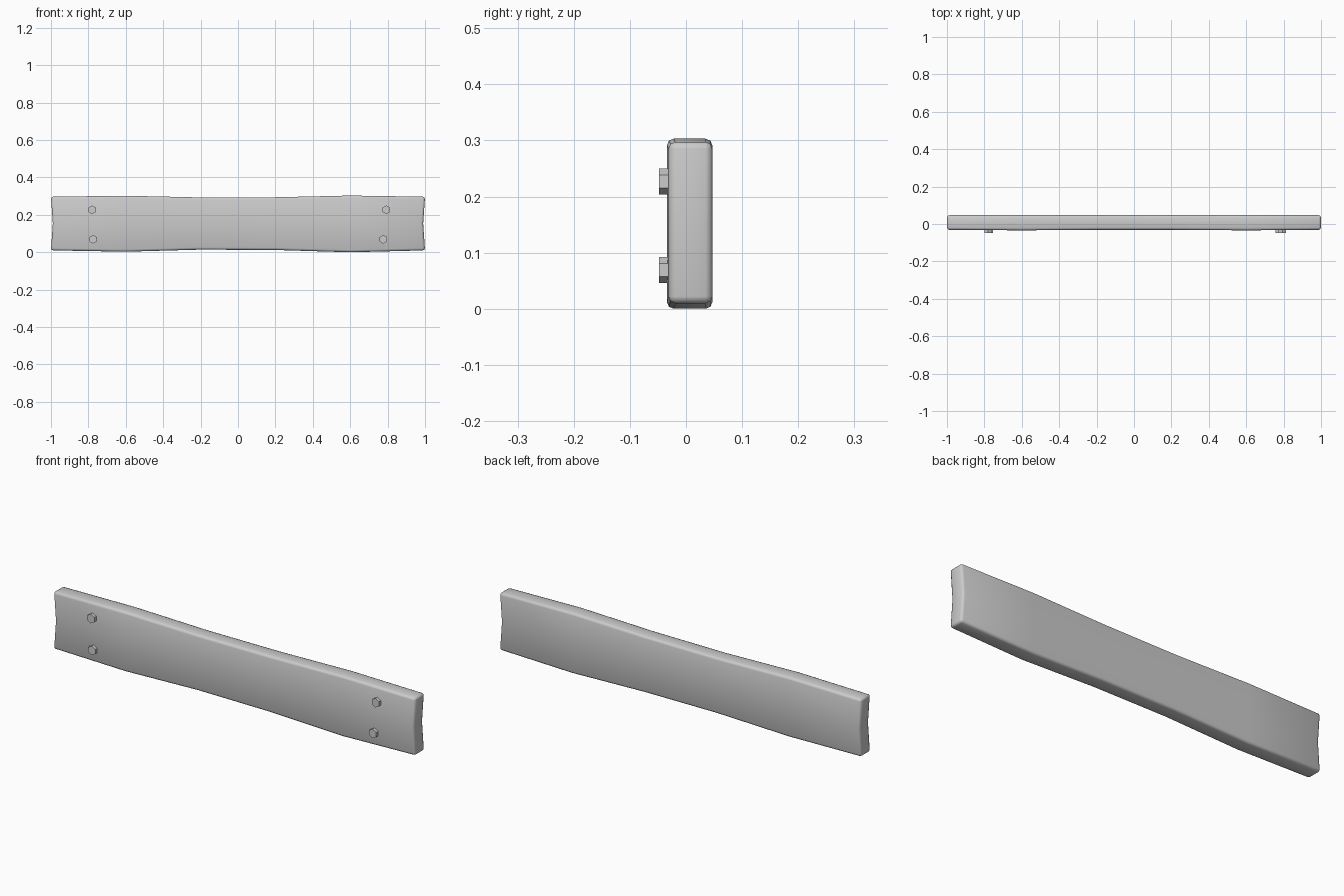
import bpy
import bmesh
from math import radians, pi
from mathutils import Matrix

if "Cube" in bpy.data.objects:
    bpy.data.objects.remove(bpy.data.objects["Cube"])

grey = bpy.data.materials.new("plain_grey")
grey.use_nodes = True
colour = (0.6, 0.6, 0.6, 1)
grey.diffuse_color = colour
grey.node_tree.nodes["Principled BSDF"].inputs["Base Color"].default_value = colour


def add_object(name, bm):
    mesh = bpy.data.meshes.new(name)
    bmesh.ops.recalc_face_normals(bm, faces=bm.faces[:])
    bm.to_mesh(mesh)
    bm.free()
    mesh.materials.append(grey)
    obj = bpy.data.objects.new(name, mesh)
    bpy.context.collection.objects.link(obj)
    return obj


# Plank: lofted rectangular sections (x, bottom, top, front), slightly uneven
FRONT, BACK = -0.031, 0.047
stations = [(-1, 0.010, 0.297, FRONT), (-0.6, 0.003, 0.302, -0.034),
            (-0.2, 0.014, 0.293, FRONT), (0.2, 0.012, 0.294, FRONT),
            (0.6, 0.0, 0.303, -0.034), (1, 0.010, 0.297, FRONT)]
bm = bmesh.new()
rings = []
for x, low, high, front in stations:
    mid = (low + high) / 2
    mid_x = x * 0.99 if abs(x) == 1 else x    # hollowed end grain
    corners = [(x, front, low), (x, BACK, low), (mid_x, BACK, mid),
               (x, BACK, high), (x, front, high), (mid_x, front, mid)]
    rings.append([bm.verts.new(c) for c in corners])
for a, b in zip(rings, rings[1:]):
    for i in range(6):
        j = (i + 1) % 6
        bm.faces.new((a[i], a[j], b[j], b[i]))
for ring in (rings[0], rings[-1]):
    bm.faces.new((ring[0], ring[1], ring[2], ring[5]))
    bm.faces.new((ring[5], ring[2], ring[3], ring[4]))
plank = add_object("plank", bm)

# Softened plank edges
bevel = plank.modifiers.new("rounded_edges", 'BEVEL')
bevel.width = 0.012
bevel.segments = 2
bevel.limit_method = 'ANGLE'
bevel.angle_limit = radians(40)
bpy.context.view_layer.objects.active = plank
plank.select_set(True)
bpy.ops.object.modifier_apply(modifier="rounded_edges")
bpy.ops.object.shade_smooth_by_angle(angle=radians(60))

# Hexagonal bolt heads on the front
bolts = {"upper_right_bolt": (-0.78, 0.227), "lower_right_bolt": (-0.775, 0.069),
         "upper_left_bolt": (0.793, 0.227), "lower_left_bolt": (0.777, 0.069)}
for name, (x, z) in bolts.items():
    bm = bmesh.new()
    bmesh.ops.create_cone(bm, cap_ends=True, segments=6, radius1=0.023,
                          radius2=0.023, depth=0.03)
    bm.transform(Matrix.Translation((x, -0.033, z)) @ Matrix.Rotation(pi / 2, 4, 'X'))
    add_object(name, bm)
